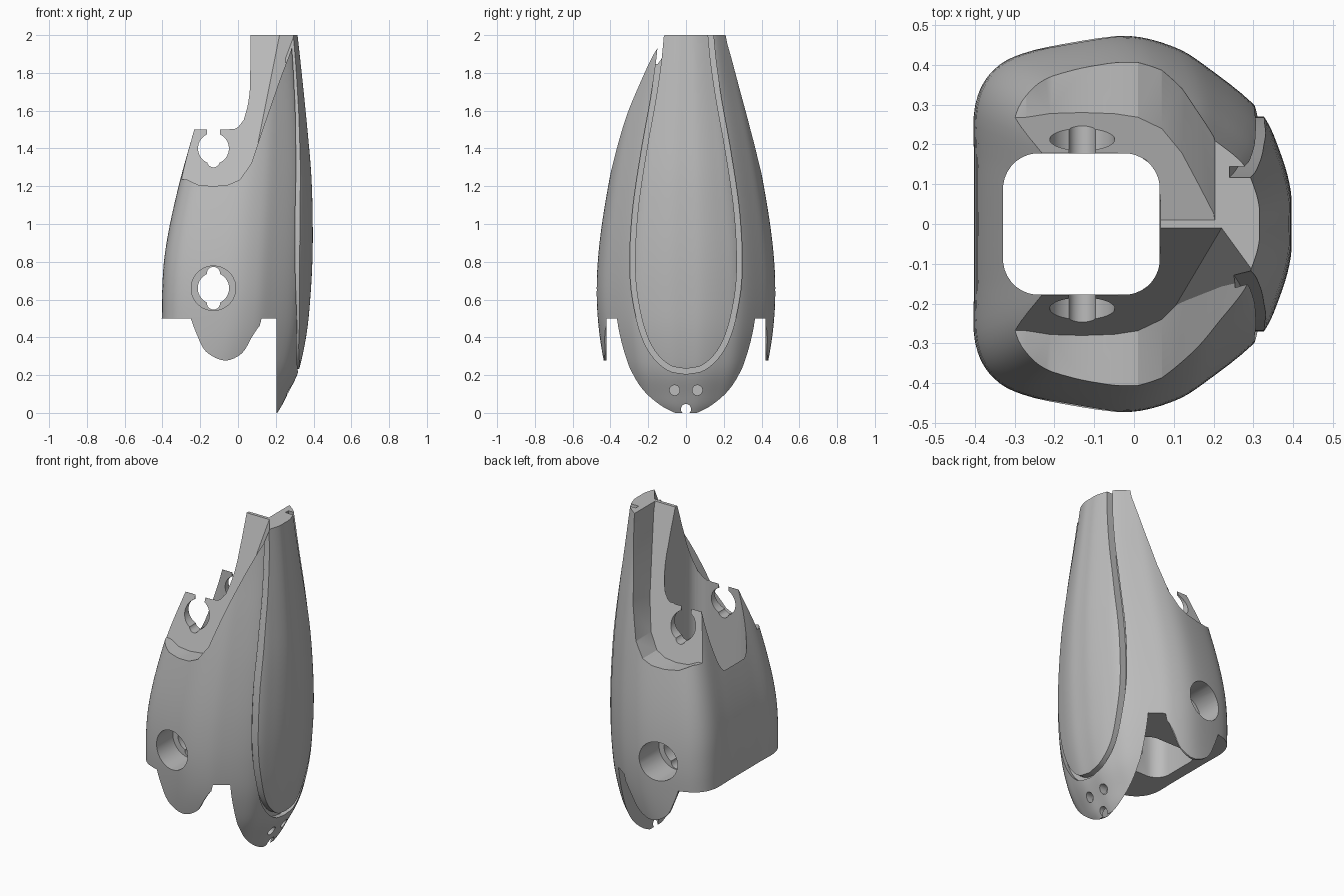
import bpy, bmesh
from math import cos, sin, pi
from mathutils import Vector

cube = bpy.data.objects.get("Cube")
if cube:
    bpy.data.objects.remove(cube)

grey = bpy.data.materials.new("mid grey")
grey.use_nodes = True
COLOUR = (0.5, 0.5, 0.5, 1)
grey.diffuse_color = COLOUR
grey.node_tree.nodes["Principled BSDF"].inputs["Base Color"].default_value = COLOUR


def smooth_path(points, steps):
    """Catmull-Rom path through points of any dimension."""
    pts = [Vector(p) for p in points]
    pts = [pts[0] * 2 - pts[1]] + pts + [pts[-1] * 2 - pts[-2]]
    out = []
    for a, b, c, d in zip(pts, pts[1:], pts[2:], pts[3:]):
        for i in range(steps):
            t = i / steps
            out.append(0.5 * (2 * b + (c - a) * t + (2 * a - 5 * b + 4 * c - d) * t ** 2
                              + (3 * b - a - 3 * c + d) * t ** 3))
    return out + [pts[-2]]


def make_object(name, bm):
    bmesh.ops.recalc_face_normals(bm, faces=bm.faces)
    mesh = bpy.data.meshes.new(name)
    bm.to_mesh(mesh)
    bm.free()
    mesh.materials.append(grey)
    obj = bpy.data.objects.new(name, mesh)
    bpy.context.collection.objects.link(obj)
    return obj


def loft(rings):
    """Closed solid through equal-length rings."""
    bm = bmesh.new()
    rows = [[bm.verts.new(p) for p in ring] for ring in rings]
    n = len(rows[0])
    for lower, upper in zip(rows, rows[1:]):
        for i in range(n):
            j = (i + 1) % n
            bm.faces.new((lower[i], lower[j], upper[j], upper[i]))
    bm.faces.new(rows[0])
    bm.faces.new(rows[-1])
    return bm


def prism(outline, lo, hi, axis):
    """Extrude a 2D outline along x, y or z."""
    place = {"x": lambda p, t: (t, p[0], p[1]),
             "y": lambda p, t: (p[0], t, p[1]),
             "z": lambda p, t: (p[0], p[1], t)}[axis]
    return loft([[place(p, t) for p in outline] for t in (lo, hi)])


def capsule(cx, cy, r, half_w=0, half_h=0, n=32):
    """Rounded rectangle outline; a circle when both halves are zero."""
    pts = []
    for i in range(n):
        a = 2 * pi * (i + 0.5) / n
        c, s = cos(a), sin(a)
        pts.append((cx + r * c + (half_w if c > 0 else -half_w),
                    cy + r * s + (half_h if s > 0 else -half_h)))
    return pts


# Shell: one outline, rescaled and shifted by height
half = smooth_path([(-0.4, 0), (-0.4, 0.15), (-0.398, 0.3), (-0.35, 0.39), (-0.25, 0.438),
                    (-0.04, 0.475), (0.1, 0.45), (0.2, 0.39), (0.32, 0.29),
                    (0.37, 0.19), (0.398, 0.09), (0.4, 0)], 5)
outline = half + [Vector((p.x, -p.y)) for p in half[-2:0:-1]]
# height, rear x, front x, half width
stations = smooth_path([(0, -0.6, 0.207, 0.3), (0.04, -0.57, 0.232, 0.35), (0.1, -0.54, 0.262, 0.385),
                        (0.2, -0.49, 0.312, 0.417), (0.3, -0.44, 0.34, 0.44), (0.45, -0.405, 0.367, 0.462),
                        (0.62, -0.4, 0.383, 0.473), (0.8, -0.39, 0.393, 0.467), (1, -0.358, 0.395, 0.445),
                        (1.25, -0.3, 0.388, 0.403), (1.5, -0.23, 0.367, 0.352),
                        (1.75, -0.165, 0.342, 0.295), (2, -0.11, 0.315, 0.25)], 4)
rings = []
for z, rear, front, width in stations:
    rings.append([(rear + (p.x + 0.4) / 0.8 * (front - rear), p.y * width / 0.475, z) for p in outline])
shell = make_object("leg_shell", loft(rings))

cutters = []


def cut(name, bm):
    obj = make_object(name, bm)
    obj.hide_render = True
    cutters.append(obj)


# Panel groove: a ribbon along an oval open at the top
oval = smooth_path([(0, 0.205), (0.1, 0.228), (0.19, 0.315), (0.25, 0.45), (0.29, 0.65), (0.297, 0.85),
                    (0.28, 1.1), (0.235, 1.4), (0.19, 1.65), (0.16, 1.85), (0.145, 2), (0.135, 2.1)], 4)
oval = [Vector((-p.x, p.y)) for p in oval[:0:-1]] + oval
ribbon = []
for i, p in enumerate(oval):
    t = oval[min(i + 1, len(oval) - 1)] - oval[max(i - 1, 0)]
    q = p + Vector((-t.y, t.x)).normalized() * 0.028
    floor = 0.285 - 0.09 * max(0, p.y - 1.5)
    ribbon.append([(x, v.x, v.y) for x, v in ((floor, p), (0.6, p), (0.6, q), (floor, q))])
cut("groove_cutter", loft(ribbon))

# Upper side recesses: prisms trimmed by two sloping planes
low = [(-0.8, 1.26), (-0.27, 1.235), (-0.21, 1.207), (-0.13, 1.2), (-0.05, 1.208), (0.01, 1.235), (0.07, 1.32)]
edges = {-1: [(0.13, 1.5), (0.22, 1.76), (0.3, 1.97), (0.39, 2.2)],
         1: [(0.12, 1.5), (0.165, 1.75), (0.2, 1.95), (0.215, 2.2)]}
for side, edge in edges.items():
    bm = prism(low + edge + [(-0.8, 2.2)], -0.3 * side, 0.8 * side, "y")
    for point, normal in (((0, 0.28 * side, 1.2), (0, side, 0.3375)),
                          ((0.22, 0.01 * side, 2), (-1.375, side, 0.6125))):
        bmesh.ops.bisect_plane(bm, geom=bm.verts[:] + bm.edges[:] + bm.faces[:], plane_co=point,
                               plane_no=normal, clear_inner=True)
        bmesh.ops.holes_fill(bm, edges=[e for e in bm.edges if e.is_boundary], sides=0)
    cut("recess_cutter", bm)

# Top step, scalloped lower edge and the cavity under it
cut("top_cutter", prism([(-0.8, 2.2), (-0.8, 1.5), (-0.05, 1.5), (0, 1.515), (0.03, 1.55), (0.05, 1.62),
                         (0.062, 1.72), (0.066, 1.85), (0.066, 2.2)], -0.8, 0.8, "y"))
scallop = smooth_path([(-0.25, 0.5), (-0.22, 0.42), (-0.17, 0.325), (-0.07, 0.277), (0.02, 0.315), (0.07, 0.395),
                       (0.11, 0.455), (0.138, 0.468), (0.165, 0.44), (0.19, 0.35), (0.205, 0.2)], 4)
cut("scallop_cutter", prism([(-0.9, -0.2), (-0.9, 0.5)] + scallop + [(0.205, -0.2)], -0.8, 0.8, "y"))
cut("cavity_cutter", prism([(-0.9, -0.3), (-0.9, 0.501), (0.203, 0.501), (0.203, -0.3)], -0.422, 0.422, "y"))

# Central shaft
cut("shaft_cutter", prism(capsule(-0.132, 0, 0.09, 0.107, 0.088), -0.5, 2.5, "z"))

# Keyed side holes with countersinks below
for name, shape in (("lower_hole", capsule(-0.13, 0.66, 0.083)),
                    ("lower_key", capsule(-0.13, 0.66, 0.035, 0, 0.078)),
                    ("upper_hole", capsule(-0.13, 1.4, 0.082)),
                    ("upper_key", capsule(-0.13, 1.45, 0.034, 0, 0.116))):
    cut(name + "_cutter", prism(shape, -0.9, 0.9, "y"))
for side in (-1, 1):
    cut("countersink_cutter", prism(capsule(-0.13, 0.66, 0.118), 0.28 * side, 0.9 * side, "y"))

# Small holes in the toe
for y, z, back in ((-0.06, 0.12, 0.23), (0.06, 0.12, 0.23), (0, 0.02, 0.1)):
    cut("toe_hole_cutter", prism(capsule(y, z, 0.027, n=20), back, 0.6, "x"))

# Apply all cuts, then drop the cutters
bpy.context.view_layer.objects.active = shell
for obj in cutters:
    mod = shell.modifiers.new(obj.name, "BOOLEAN")
    mod.operation = "DIFFERENCE"
    mod.solver = "EXACT"
    mod.object = obj
    bpy.ops.object.modifier_apply(modifier=mod.name)
    bpy.data.objects.remove(obj)

for obj in bpy.context.selected_objects:
    obj.select_set(False)
shell.select_set(True)
bpy.ops.object.shade_smooth_by_angle(angle=0.5)
